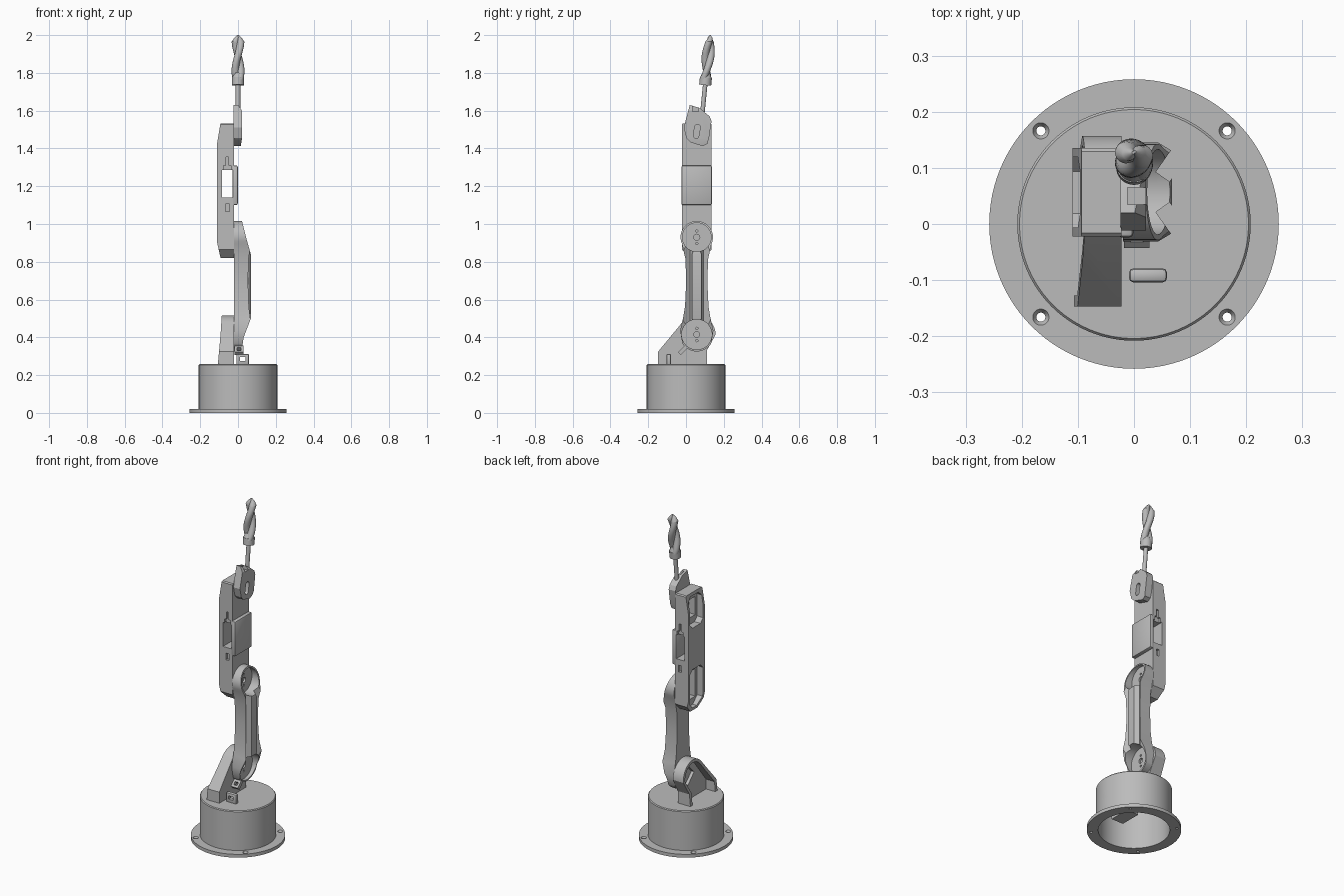
import bpy, bmesh, math
from mathutils import Vector, Matrix

if "Cube" in bpy.data.objects:
    bpy.data.objects.remove(bpy.data.objects["Cube"])

grey = bpy.data.materials.new("machine grey")
grey.use_nodes = True
GREY = (0.5, 0.5, 0.5, 1)
grey.diffuse_color = GREY
grey.node_tree.nodes["Principled BSDF"].inputs["Base Color"].default_value = GREY


def finish(name, bm):
    bmesh.ops.remove_doubles(bm, verts=bm.verts, dist=1e-5)
    bmesh.ops.recalc_face_normals(bm, faces=bm.faces)
    mesh = bpy.data.meshes.new(name)
    bm.to_mesh(mesh)
    bm.free()
    obj = bpy.data.objects.new(name, mesh)
    bpy.context.collection.objects.link(obj)
    mesh.materials.append(grey)
    return obj


def activate(obj):
    bpy.ops.object.select_all(action='DESELECT')
    obj.select_set(True)
    bpy.context.view_layer.objects.active = obj


def prism(name, pts, lo, hi, axis='X'):
    """Extrude a (y, z) outline along x, or an (x, z) outline along y."""
    bm = bmesh.new()
    place = (lambda a, b, t: (t, a, b)) if axis == 'X' else (lambda a, b, t: (a, t, b))
    rings = [[bm.verts.new(place(a, b, t)) for a, b in pts] for t in (lo, hi)]
    bm.faces.new(rings[0])
    bm.faces.new(rings[1])
    n = len(pts)
    for i in range(n):
        j = (i + 1) % n
        bm.faces.new((rings[0][i], rings[0][j], rings[1][j], rings[1][i]))
    return finish(name, bm)


def box(name, x, y, z):
    return prism(name, [(y[0], z[0]), (y[1], z[0]), (y[1], z[1]), (y[0], z[1])], *x)


def rod(name, start, end, r1, r2=None, sides=32):
    a, b = Vector(start), Vector(end)
    bm = bmesh.new()
    turn = (b - a).to_track_quat('Z', 'Y').to_matrix().to_4x4()
    bmesh.ops.create_cone(bm, cap_ends=True, segments=sides, radius1=r1,
                          radius2=r1 if r2 is None else r2, depth=(b - a).length,
                          matrix=Matrix.Translation((a + b) / 2) @ turn)
    return finish(name, bm)


def lathe(name, profile, sides=96):
    bm = bmesh.new()
    v = [bm.verts.new((r, 0, z)) for r, z in profile]
    e = [bm.edges.new(p) for p in zip(v, v[1:])]
    bmesh.ops.spin(bm, geom=v + e, cent=(0, 0, 0), axis=(0, 0, 1),
                   angle=math.tau, steps=sides, use_merge=True)
    return finish(name, bm)


def combine(obj, tool, op='DIFFERENCE'):
    mod = obj.modifiers.new("cut", 'BOOLEAN')
    mod.operation, mod.object, mod.solver = op, tool, 'EXACT'
    activate(obj)
    bpy.ops.object.modifier_apply(modifier=mod.name)
    bpy.data.objects.remove(tool)


def bevel(obj, width, segments=2):
    mod = obj.modifiers.new("bevel", 'BEVEL')
    mod.width, mod.segments, mod.limit_method = width, segments, 'ANGLE'
    mod.angle_limit = math.radians(40)
    activate(obj)
    bpy.ops.object.modifier_apply(modifier=mod.name)


def arc(cy, cz, r, a0, a1, n=20):
    angles = [math.radians(a0 + (a1 - a0) * i / n) for i in range(n + 1)]
    return [(cy + r * math.cos(a), cz + r * math.sin(a)) for a in angles]


JY, SHOULDER, ELBOW, WRIST = 0.057, 0.415, 0.93, 1.49

# Hollow base drum with flange, bolt holes and cable hole
base = lathe("base_drum", [(0, .258), (.204, .258), (.208, .253), (.208, .02), (.258, .02),
                           (.258, 0), (.196, 0), (.196, .24), (0, .24)])
for sx in (-1, 1):
    for sy in (-1, 1):
        p = (sx * .166, sy * .166)
        combine(base, rod("bolt_cut", (*p, -.02), (*p, .04), .008))
        combine(base, rod("sink_cut", (*p, .008), (*p, .021), .008, .015))
combine(base, rod("cable_cut", (.15, 0, .065), (.25, 0, .065), .022))
box("base_servo", (-.03, .05), (-.13, 0), (.11, .241))

# Shoulder bracket, tapered in front view, open on the outer side
def bracket_outline(r, inset):
    return ([(-.147 + inset, .25), (-.147 + inset, .325 - inset * .4)]
            + arc(JY, SHOULDER, r, 140, 0) + [(.11 - inset, .33), (.11 - inset, .25)])

bracket = prism("shoulder_bracket", bracket_outline(.1, 0), -.12, -.022)
combine(bracket, prism("taper", [(-.108, .24), (-.02, .24), (-.02, .53), (-.085, .53), (-.092, .42)],
                       -.3, .3, 'Y'), 'INTERSECT')
combine(bracket, prism("pocket", bracket_outline(.083, .02), -.15, -.045))
combine(bracket, prism("servo_cut", arc(JY - .01, SHOULDER - .01, .06, 0, 270, 3), -.06, -.027))

# Lower arm: waisted outline trimmed by the side profile
waist = [(.062, .15), (.056, .28), (.06, .4)]
outline = arc(JY, SHOULDER, .09, 180 + 32, 360 - 32)
outline += [(JY + w, SHOULDER + h) for w, h in [(.088, .02), (.072, .09)] + waist]
outline += arc(JY, ELBOW, .086, -25, 205)
outline += [(JY - w, SHOULDER + h) for w, h in waist[::-1] + [(.072, .09), (.088, .02)]]
arm = prism("lower_arm", outline, -.02, .068)
combine(arm, prism("trim", [(-.03, .3), (.015, .3), (.03, .4), (.068, .5), (.068, .84),
                            (.045, .92), (.02, 1.02), (-.03, 1.02)], -.2, .3, 'Y'), 'INTERSECT')
# chamfers along both long outer edges
for s in (-1, 1):
    bm = bmesh.new()
    bmesh.ops.create_cube(bm, size=1, matrix=Matrix.Translation((.077, JY + s * .064, .67))
                          @ Matrix.Rotation(s * math.radians(-35), 4, 'Z')
                          @ Matrix.Diagonal((.03, .09, .9, 1)))
    combine(arm, finish("chamfer", bm))
for z, r in ((SHOULDER, .08), (ELBOW, .076)):
    combine(arm, rod("pocket", (0, JY, z), (.1, JY, z), r, sides=48))
    for dz, hole in ((0, .016), (.033, .006), (-.033, .006)):
        combine(arm, rod("screw_cut", (-.012, JY, z + dz), (.05, JY, z + dz), hole, sides=16))

# Upper arm with chamfered ends, servo pockets and a through window
def arm_end(inset, z0, z1, c0, c1):
    y0, y1 = -.022 + inset, .135 - inset
    return [(y0 + c0, z0), (y1 - c0, z0), (y1, z0 + c0), (y1, z1 - c1),
            (y1 - c1, z1), (y0 + c1, z1), (y0, z1 - c1), (y0, z0 + c0)]

upper = prism("upper_arm", arm_end(0, .82, 1.533, .045, .006), -.12, -.022)
combine(upper, prism("trim", [(-.09, .81), (-.02, .81), (-.02, 1.54), (-.092, 1.54),
                              (-.11, 1.43), (-.11, .9)], -.1, .2, 'Y'), 'INTERSECT')
for z0, z1, c0, c1 in ((.838, 1.08, .042, .025), (1.33, 1.515, .025, .025)):
    combine(upper, prism("pocket", arm_end(.016, z0, z1, c0, c1), -.15, -.07))
    combine(upper, box("servo_cut", (-.08, -.028), (.012, .102), (z0 + .04, z1 - .035)))

# Sleeve around the middle, then the window and wire slots through both
sleeve = box("arm_sleeve", (-.03, -.001), (-.024, .137), (1.1, 1.31))
bevel(sleeve, .008)
window = box("window", (-.085, -.027), (-.2, .3), (1.14, 1.285))
combine(upper, window)
for z0, z1, half in ((1.28, 1.31, .02), (1.3, 1.355, .007), (1.065, 1.105, .01)):
    for y in ((-.05, -.008), (.121, .16)):
        combine(upper, box("wire_slot", (-.056 - half, -.056 + half), y, (z0, z1)))

# Wrist bracket with a slotted centre
wrist = prism("wrist_bracket", [(.02, 1.63), (.07, 1.615), (.125, 1.57), (.135, 1.545), (.122, 1.455),
                                (.113, 1.425), (.09, 1.412), (.025, 1.432), (.002, 1.455),
                                (-.012, 1.51)], -.024, .022)
combine(wrist, prism("trim", [(-.025, 1.4), (.012, 1.4), (.021, 1.45), (.021, 1.6),
                              (-.005, 1.64), (-.025, 1.64)], -.1, .2, 'Y'), 'INTERSECT')
slot = [(JY + a * .98 + b * .17, WRIST + b * .98 - a * .17)
        for a, b in arc(0, .022, .015, 0, 180, 8) + arc(0, -.022, .015, 180, 360, 8)]
combine(wrist, prism("slot", slot, -.008, .05))
combine(wrist, box("top_notch", (-.012, .03), (.035, .065), (1.595, 1.66)))

# Tilted tool: shaft, collar and twisted two-flute bit
def axis_point(t):
    return (0, .088 + .1 * (t - 1.6), t)

rod("tool_shaft", axis_point(1.56), axis_point(1.75), .012)
rod("tool_collar", axis_point(1.735), axis_point(1.775), .032)
rod("tool_collar_lip", axis_point(1.77), axis_point(1.8), .032, .02)

def bit_ring(bm, z, scale):
    cx, cy, cz = axis_point(z)
    turn = math.pi * (z - 1.81) / .165
    ring = []
    for i in range(32):
        a = math.tau * i / 32
        r = scale * (.0135 + .0205 * abs(math.cos(a)) ** 1.3)
        ring.append(bm.verts.new((cx + r * math.cos(a + turn), cy + r * math.sin(a + turn), cz)))
    return ring

bm = bmesh.new()
rings = [bit_ring(bm, 1.765 + .2 * i / 40, 1) for i in range(41)]
rings += [bit_ring(bm, 1.985, .6), bit_ring(bm, 2.0, .12)]
for lo, hi in zip(rings, rings[1:]):
    for i in range(32):
        j = (i + 1) % 32
        bm.faces.new((lo[i], lo[j], hi[j], hi[i]))
bm.faces.new(rings[0])
bm.faces.new(rings[-1])
finish("drill_bit", bm)

# Cable clips on the base and under the lower arm
clip = box("base_clip", (-.009, .059), (-.104, -.079), (.25, .312))
bevel(clip, .008)
combine(clip, box("clip_cut", (.01, .041), (-.2, 0), (.275, .295)))
clip = box("arm_clip", (-.018, .028), (-.011, .011), (-.025, .025))
combine(clip, box("clip_cut", (-.006, .016), (-.1, .1), (-.012, .008)))
clip.matrix_world = Matrix.Translation((0, -.017, .332)) @ Matrix.Rotation(math.radians(-45), 4, 'X')

# Smooth round walls, keep edges sharp
for obj in list(bpy.context.scene.objects):
    if obj.type == 'MESH':
        activate(obj)
        bpy.ops.object.shade_smooth_by_angle(angle=math.radians(28))
